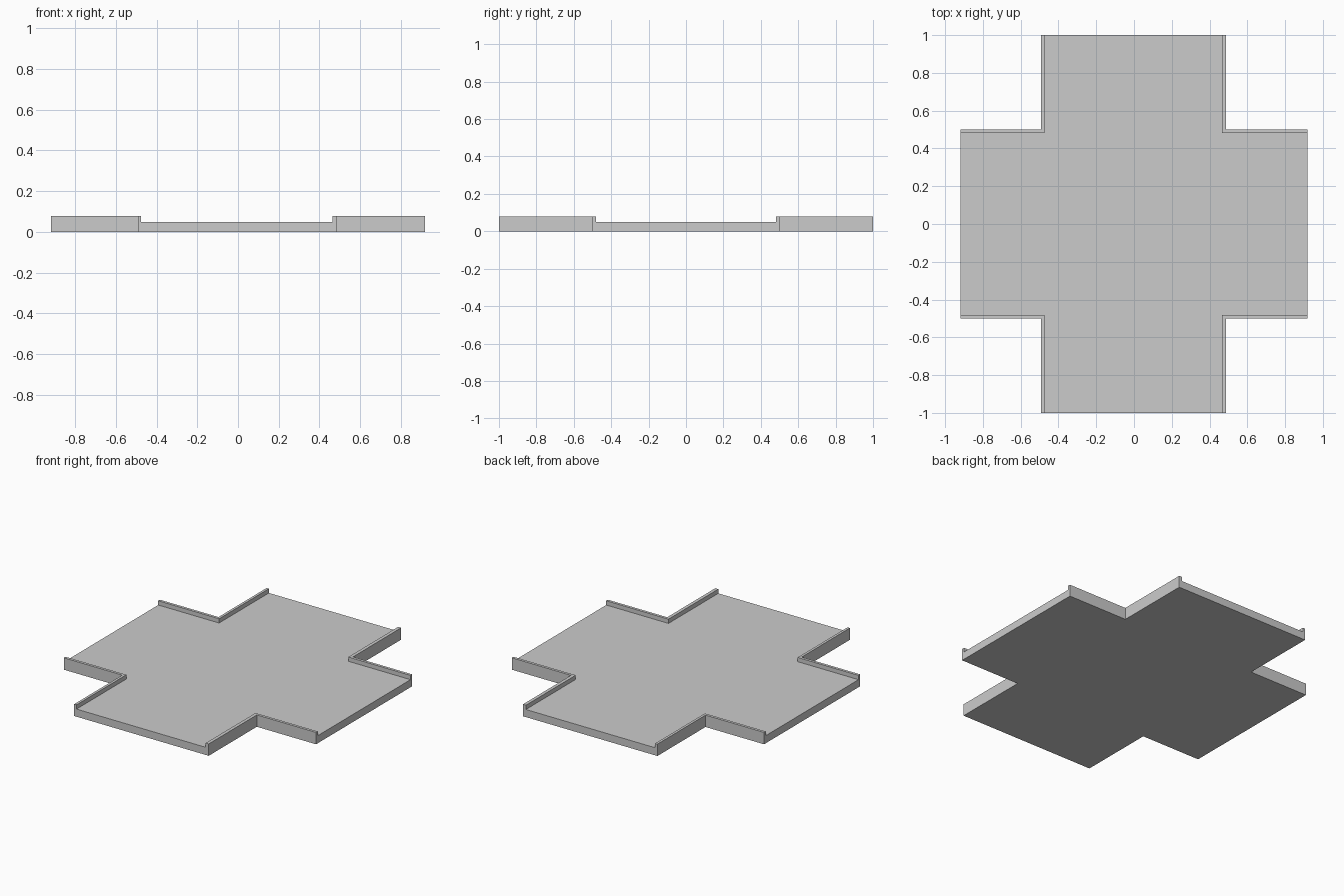
import bpy, bmesh

if "Cube" in bpy.data.objects:
    bpy.data.objects.remove(bpy.data.objects["Cube"])

END_X, END_Y = 0.918, 1.0
ROAD_Z, KERB_Z = 0.05, 0.078
KERB_Y_IN, KERB_Y_OUT = 0.482, 0.5
# inner and outer kerb lines along x for each side
SIDES = {"left": (-1, -0.475, -0.492), "right": (1, 0.465, 0.487)}


def prism(name, outline, height):
    """Extrude a flat outline upwards from the ground."""
    bm = bmesh.new()
    base = bm.faces.new([bm.verts.new((x, y, 0)) for x, y in outline])
    top = bmesh.ops.extrude_face_region(bm, geom=[base], use_keep_orig=True)["geom"]
    bmesh.ops.translate(bm, vec=(0, 0, height),
                        verts=[v for v in top if isinstance(v, bmesh.types.BMVert)])
    bmesh.ops.recalc_face_normals(bm, faces=bm.faces)
    mesh = bpy.data.meshes.new(name)
    bm.to_mesh(mesh)
    bm.free()
    obj = bpy.data.objects.new(name, mesh)
    bpy.context.collection.objects.link(obj)
    return obj


# Cross-shaped road slab between the kerbs
xl, xr, y = SIDES["left"][1], SIDES["right"][1], KERB_Y_IN
prism("road_slab", [
    (xl, -END_Y), (xr, -END_Y), (xr, -y), (END_X, -y), (END_X, y), (xr, y),
    (xr, END_Y), (xl, END_Y), (xl, y), (-END_X, y), (-END_X, -y), (xl, -y),
], ROAD_Z)

# L-shaped raised kerb in each of the four corners
for side, (sx, x_in, x_out) in SIDES.items():
    for end, sy in (("front", -1), ("back", 1)):
        prism(f"kerb_{end}_{side}", [
            (x_in, sy * KERB_Y_IN), (sx * END_X, sy * KERB_Y_IN),
            (sx * END_X, sy * KERB_Y_OUT), (x_out, sy * KERB_Y_OUT),
            (x_out, sy * END_Y), (x_in, sy * END_Y),
        ], KERB_Z)
